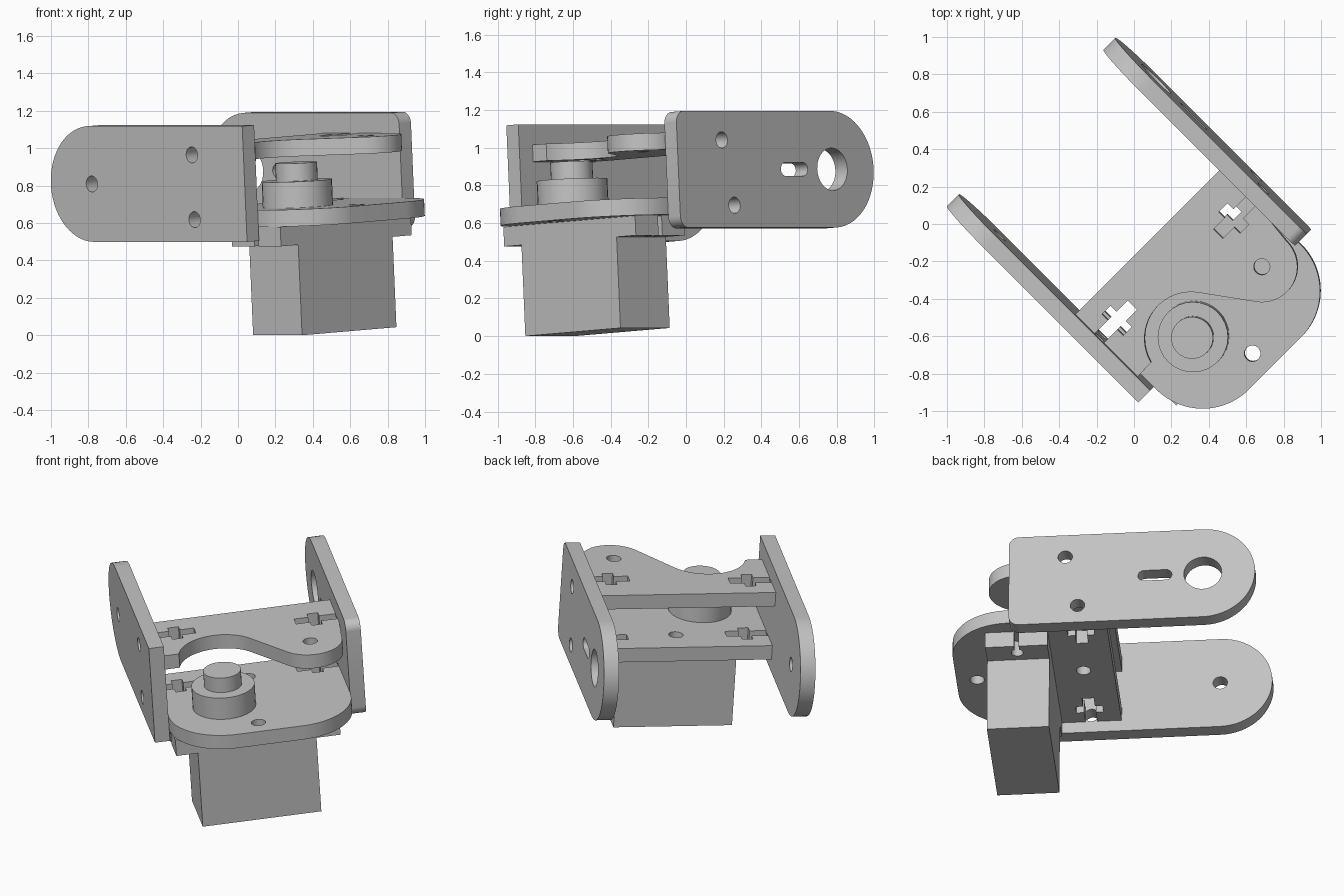
import bpy, bmesh
from math import radians, degrees, acos, cos, sin
from mathutils import Matrix

cube = bpy.data.objects.get("Cube")
if cube:
    bpy.data.objects.remove(cube, do_unlink=True)

# The assembly is turned 45 degrees and leans a little to one side
POSE = Matrix.Rotation(radians(45), 4, 'Z') @ Matrix.Rotation(radians(-3.45), 4, 'Y')

grey = bpy.data.materials.new("plain grey")
grey.use_nodes = True
COLOUR = (0.55, 0.55, 0.55, 1)
grey.diffuse_color = COLOUR
grey.node_tree.nodes["Principled BSDF"].inputs["Base Color"].default_value = COLOUR


def arc(cx, cy, r, start, end, steps=24):
    angles = [radians(start + (end - start) * i / steps) for i in range(steps + 1)]
    return [(cx + r * cos(a), cy + r * sin(a)) for a in angles]


def circle(cx, cy, r):
    return arc(cx, cy, r, 0, 360, 32)[:-1]


def rect(x0, x1, y0, y1):
    return [(x0, y0), (x1, y0), (x1, y1), (x0, y1)]


def prism(name, outline, lo, hi, axis='Z'):
    """Extrude an outline: 'Z' takes (across, along), 'X' takes (along, height)."""
    place = (lambda p: (p[0], p[1], lo)) if axis == 'Z' else (lambda p: (lo, p[0], p[1]))
    bm = bmesh.new()
    face = bm.faces.new([bm.verts.new(place(p)) for p in outline])
    out = bmesh.ops.extrude_face_region(bm, geom=[face])
    step = (0, 0, hi - lo) if axis == 'Z' else (hi - lo, 0, 0)
    moved = [g for g in out["geom"] if isinstance(g, bmesh.types.BMVert)]
    bmesh.ops.translate(bm, verts=moved, vec=step)
    bmesh.ops.recalc_face_normals(bm, faces=bm.faces)
    mesh = bpy.data.meshes.new(name)
    bm.to_mesh(mesh)
    bm.free()
    mesh.materials.append(grey)
    obj = bpy.data.objects.new(name, mesh)
    bpy.context.collection.objects.link(obj)
    return obj


def finish(obj, cuts=(), lo=0, hi=1, axis='Z'):
    """Cut the openings through a part, shade it and pose it."""
    cutters = [prism("cutter", c, lo - 0.05, hi + 0.05, axis) for c in cuts]
    for c in cutters:
        c.hide_render = True
        mod = obj.modifiers.new("opening", 'BOOLEAN')
        mod.operation, mod.solver, mod.object = 'DIFFERENCE', 'EXACT', c
    if cutters:
        bpy.context.view_layer.update()
        graph = bpy.context.evaluated_depsgraph_get()
        mesh = bpy.data.meshes.new_from_object(obj.evaluated_get(graph))
        obj.modifiers.clear()
        obj.data = mesh
        for c in cutters:
            bpy.data.objects.remove(c, do_unlink=True)
    bpy.ops.object.select_all(action='DESELECT')
    obj.select_set(True)
    bpy.context.view_layer.objects.active = obj
    bpy.ops.object.shade_smooth_by_angle(angle=radians(30))
    obj.matrix_world = POSE


def part(name, outline, lo, hi, axis='Z', cuts=()):
    finish(prism(name, outline, lo, hi, axis), cuts, lo, hi, axis)


# Shared dimensions: inner faces of the side plates, plate heights
LEFT, RIGHT, THICK = -0.50, 0.595, 0.09
MID, HALF = 0.846, 0.31
LOWER, UPPER = 0.61, 0.957
FRONT, BACK, TIP = -0.69, -0.12, 0.465
BOLT = 0.043
tip_arc = arc(TIP, MID, HALF, -90, 90, 40)

# Side plates with bolt holes and rounded tips
bolts_a = [circle(-0.30, h + THICK / 2, BOLT) for h in (LOWER, UPPER)]
part("square_side_plate",
     [(FRONT, MID + HALF), (FRONT, MID - HALF)] + tip_arc,
     LEFT - THICK, LEFT, 'X', bolts_a + [circle(TIP, MID, BOLT)])

r = 0.06
bolts_b = [circle(u, h + THICK / 2, BOLT) for u, h in ((-0.28, LOWER), (-0.355, UPPER))]
slot = arc(0.115, MID, 0.036, 90, 270, 12) + arc(0.245, MID, 0.036, -90, 90, 12)
part("rounded_side_plate",
     arc(FRONT + r, MID + HALF - r, r, 90, 180, 8)
     + arc(FRONT + r, MID - HALF + r, r, 180, 270, 8) + tip_arc,
     RIGHT, RIGHT + THICK, 'X', bolts_b + [slot, circle(TIP, MID, 0.113)])


def bolt_slot(edge, side, u):
    """Cross-shaped opening for a bolt and its nut, running in from an edge."""
    w, n = 0.035, 0.08
    pts = [(-0.02, -w), (0.1, -w), (0.1, -n), (0.165, -n), (0.165, -w), (0.25, -w)]
    pts += [(x, -y) for x, y in reversed(pts)]
    return [(edge + side * x, u + y) for x, y in pts]


# Lower cross plate with big rounded front corners
R = 0.35
part("lower_plate",
     [(RIGHT, BACK), (LEFT, BACK)]
     + arc(LEFT + R, -0.71, R, 180, 270) + arc(RIGHT - R, -0.71, R, 270, 360),
     LOWER, LOWER + THICK, 'Z',
     [bolt_slot(LEFT, 1, -0.30), bolt_slot(RIGHT, -1, -0.28),
      circle(0.0, -0.937, BOLT), circle(0.05, -0.30, BOLT)])

# Upper cross plate: hollow around the motor hub, then a rounded lobe
HUB, LOBE = (-0.155, -0.65), (0.385, -0.645)
R_HOLLOW, R_LOBE = 0.25, 0.19
tangent = degrees(acos((R_HOLLOW + R_LOBE) / (LOBE[0] - HUB[0])))
part("upper_plate",
     [(RIGHT, BACK), (LEFT, BACK), (LEFT, -0.59)]
     + arc(*HUB, R_HOLLOW, 166, tangent) + arc(*LOBE, R_LOBE, 180 + tangent, 360)
     + [(RIGHT, -0.45)],
     UPPER, UPPER + THICK, 'Z',
     [bolt_slot(LEFT, 1, -0.30), bolt_slot(RIGHT, -1, -0.355),
      circle(LOBE[0], LOBE[1], BOLT)])

# Motor body, mounting ears and output hub
U0, U1 = -0.845, -0.475
part("motor_body", rect(-0.36, 0.355, U0, U1), 0.022, LOWER)
UM = (U0 + U1) / 2
for name, inner, outer, side in (("left_ear", -0.36, -0.49, -1), ("right_ear", 0.355, 0.50, 1)):
    hole = outer - side * 0.07
    slit = rect(min(hole, outer + side * 0.02), max(hole, outer + side * 0.02),
                UM - 0.014, UM + 0.014)
    part(name, rect(min(inner, outer), max(inner, outer), U0, U1),
         0.506, LOWER, 'Z', [circle(hole, UM, 0.035), slit])
part("motor_hub", circle(*HUB, 0.188), LOWER, 0.84)
part("motor_shaft", circle(*HUB, 0.112), 0.84, 0.935)
